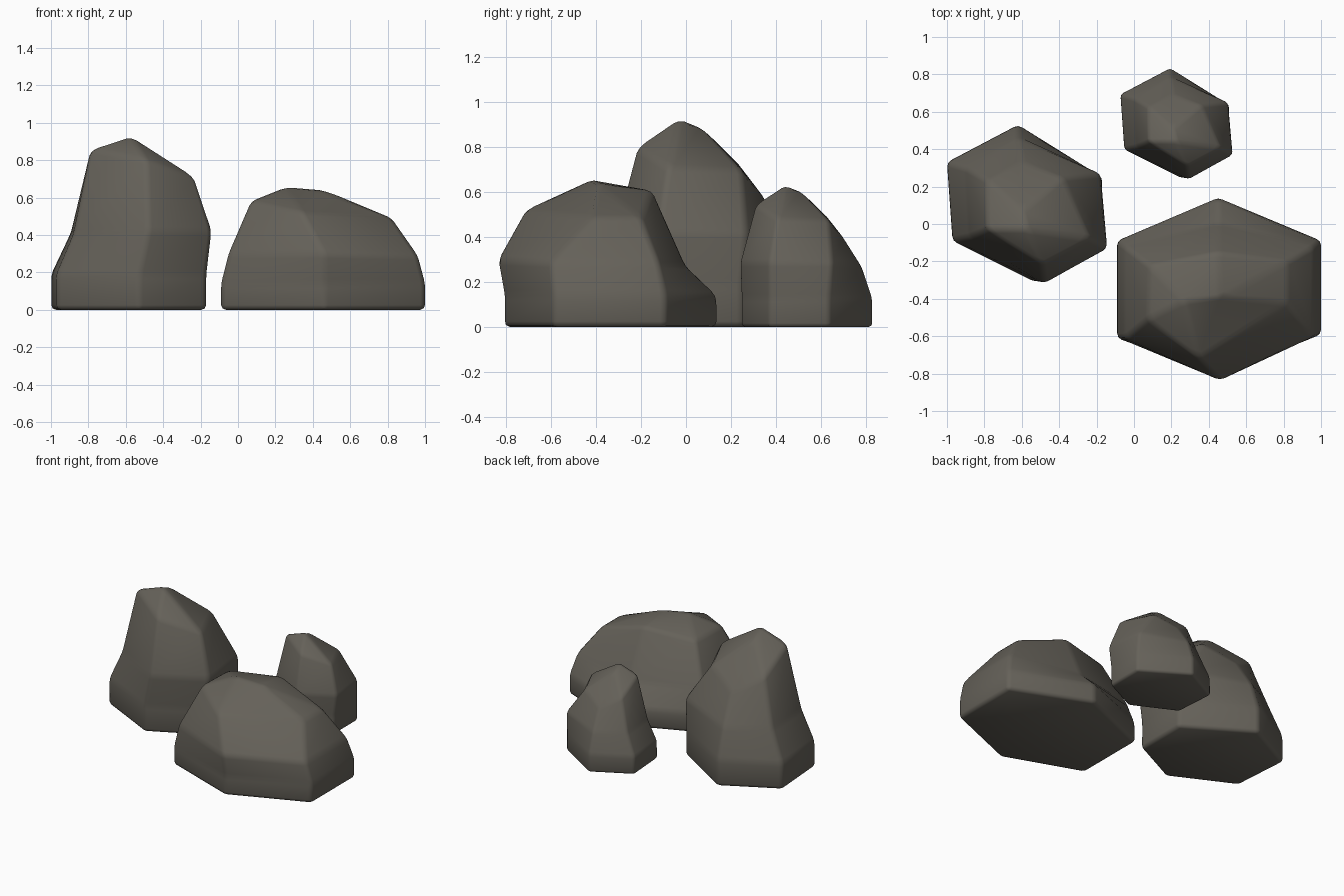
import bpy
import bmesh
from mathutils import Vector

default_cube = bpy.data.objects.get("Cube")
if default_cube:
    bpy.data.objects.remove(default_cube, do_unlink=True)

# Single stone colour
stone = bpy.data.materials.new("dark_grey_stone")
stone.use_nodes = True
stone_colour = (0.13, 0.12, 0.1, 1)
stone.diffuse_color = stone_colour
shader = stone.node_tree.nodes["Principled BSDF"]
shader.inputs["Base Color"].default_value = stone_colour
shader.inputs["Roughness"].default_value = 0.9


def make_rock(name, footprint, skirt_height, waist, shoulder, cap, bevel_width):
    """Join six-sided rings, from the ground to the peak, into a bevelled rock."""
    ground = [(x, y, 0) for x, y in footprint]
    skirt = [(x, y, skirt_height) for x, y in footprint]
    bm = bmesh.new()
    rings = [[bm.verts.new(point) for point in ring]
             for ring in (ground, skirt, waist, shoulder, cap)]
    sides = len(footprint)
    bm.faces.new(rings[0])
    for lower, upper in zip(rings, rings[1:]):
        for i in range(sides):
            j = (i + 1) % sides
            bm.faces.new((lower[i], lower[j], upper[j], upper[i]))

    # Repeated cap points merge into a short ridge
    bmesh.ops.remove_doubles(bm, verts=bm.verts, dist=0.001)
    bmesh.ops.recalc_face_normals(bm, faces=bm.faces)
    mesh = bpy.data.meshes.new(name)
    bm.to_mesh(mesh)
    bm.free()
    mesh.materials.append(stone)
    rock = bpy.data.objects.new(name, mesh)
    bpy.context.collection.objects.link(rock)
    soften(rock, bevel_width)
    return rock


def soften(rock, width):
    """Round the ridges and shade the whole rock smoothly."""
    rock.data.polygons.foreach_set("use_smooth", [True] * len(rock.data.polygons))
    bevel = rock.modifiers.new("worn_edges", "BEVEL")
    bevel.width = width
    bevel.segments = 2
    bevel.limit_method = "NONE"


# Tall rock; every ring runs back, back right, front right, front, front left, back left
peak, ridge_end = (-0.57, -0.03, 0.93), (-0.6, 0.07, 0.89)
tall_rock = make_rock(
    "tall_rock",
    footprint=[(-0.62, 0.53), (-1, 0.33), (-0.97, -0.09),
               (-0.53, -0.31), (-0.17, -0.13), (-0.17, 0.25)],
    skirt_height=0.19,
    waist=[(-0.62, 0.46, 0.4), (-0.9, 0.3, 0.4), (-0.88, -0.07, 0.4),
           (-0.48, -0.32, 0.42), (-0.14, -0.13, 0.42), (-0.18, 0.27, 0.42)],
    shoulder=[(-0.6, 0.33, 0.6), (-0.79, 0.24, 0.72), (-0.79, -0.03, 0.86),
              (-0.49, -0.22, 0.8), (-0.23, -0.08, 0.71), (-0.38, 0.25, 0.7)],
    cap=[ridge_end, ridge_end, peak, peak, peak, ridge_end],
    bevel_width=0.025)

# Small rock: a reduced copy of the tall one
small_rock = tall_rock.copy()
small_rock.data = tall_rock.data.copy()
small_rock.name = small_rock.data.name = "small_rock"
bpy.context.collection.objects.link(small_rock)
tall_centre, small_centre = Vector((-0.575, 0.105, 0)), Vector((0.225, 0.535, 0))
shrink = Vector((0.7, 0.7, 0.68))
for vertex in small_rock.data.vertices:
    vertex.co = (vertex.co - tall_centre) * shrink + small_centre
small_rock.modifiers["worn_edges"].width *= shrink.x

# Broad rock, lower and wider
peak, ridge_end = (0.27, -0.41, 0.66), (0.46, -0.4, 0.64)
broad_rock = make_rock(
    "broad_rock",
    footprint=[(0.45, 0.14), (-0.09, -0.09), (-0.09, -0.61),
               (0.46, -0.81), (1, -0.59), (1, -0.09)],
    skirt_height=0.14,
    waist=[(0.45, 0, 0.27), (-0.05, -0.12, 0.29), (-0.05, -0.61, 0.3),
           (0.46, -0.84, 0.3), (0.96, -0.6, 0.29), (0.96, -0.12, 0.29)],
    shoulder=[(0.45, -0.15, 0.61), (0.08, -0.22, 0.58), (0.07, -0.51, 0.58),
              (0.34, -0.72, 0.52), (0.82, -0.42, 0.49), (0.82, -0.2, 0.49)],
    cap=[ridge_end, peak, peak, peak, ridge_end, ridge_end],
    bevel_width=0.025)
